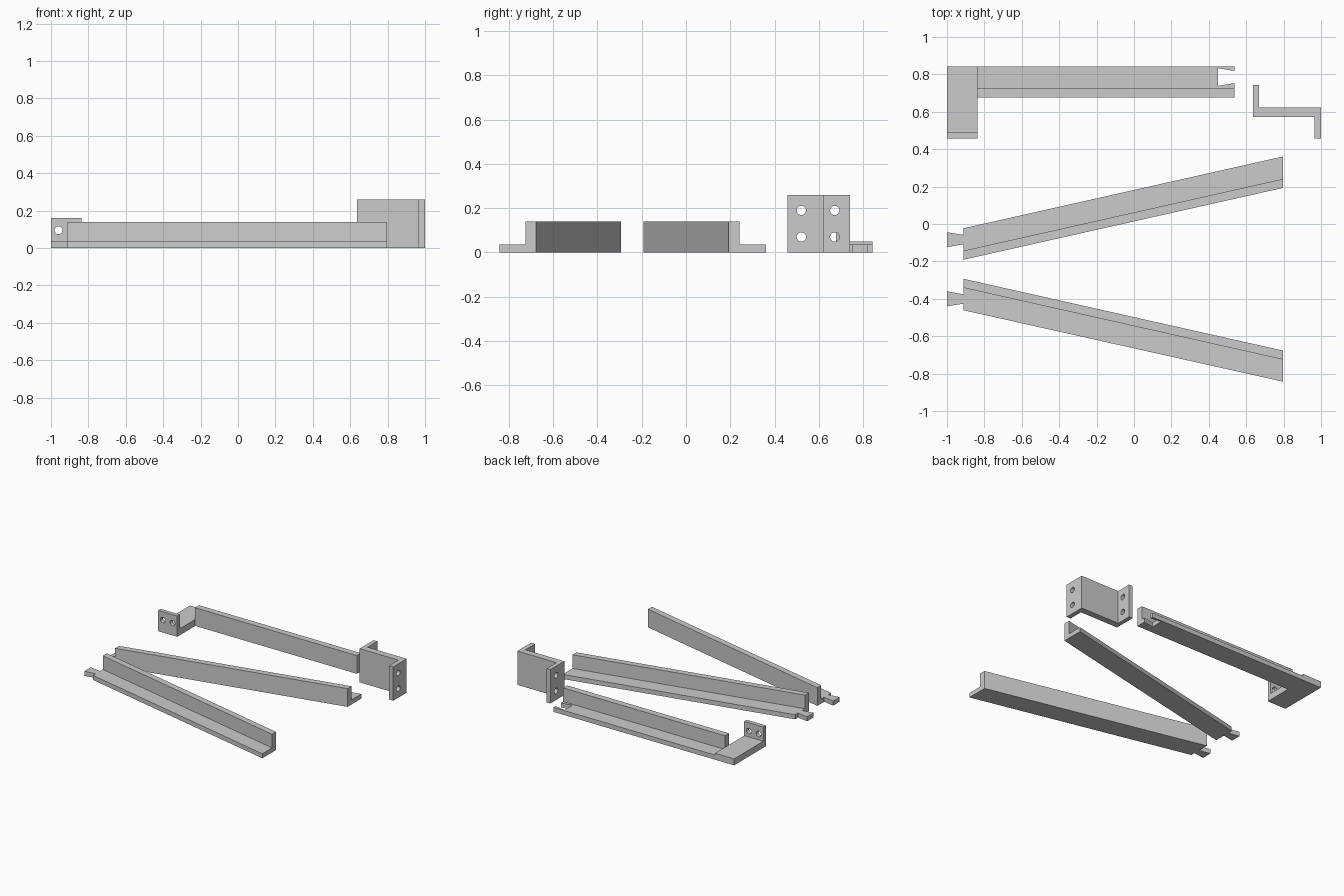
import bpy, bmesh, math
from mathutils import Matrix, Vector

if "Cube" in bpy.data.objects:
    bpy.data.objects.remove(bpy.data.objects["Cube"])

steel = bpy.data.materials.new("grey steel")
steel.diffuse_color = (0.6, 0.6, 0.6, 1)
steel.use_nodes = True
steel.node_tree.nodes["Principled BSDF"].inputs["Base Color"].default_value = steel.diffuse_color

FLANGE, WALL = 0.035, 0.14   # heights of rail flange and rail wall
HOLE_R = 0.021


def finish(name, bm):
    bmesh.ops.recalc_face_normals(bm, faces=bm.faces)
    mesh = bpy.data.meshes.new(name)
    bm.to_mesh(mesh)
    bm.free()
    mesh.materials.append(steel)
    obj = bpy.data.objects.new(name, mesh)
    bpy.context.collection.objects.link(obj)
    return obj


def prism(name, outline, height):
    """Plan outline extruded up from the ground."""
    bm = bmesh.new()
    face = bm.faces.new([bm.verts.new((x, y, 0)) for x, y in outline])
    top = bmesh.ops.extrude_face_region(bm, geom=[face])["geom"]
    bmesh.ops.translate(bm, vec=(0, 0, height),
                        verts=[v for v in top if isinstance(v, bmesh.types.BMVert)])
    return finish(name, bm)


def box(name, x0, x1, y0, y1, height):
    return prism(name, [(x0, y0), (x1, y0), (x1, y1), (x0, y1)], height)


def drill(pos, axis):
    """Round cutter for a bolt hole along the given axis."""
    bm = bmesh.new()
    turn = Vector((0, 0, 1)).rotation_difference(Vector(axis)).to_matrix().to_4x4()
    bmesh.ops.create_cone(bm, cap_ends=True, segments=32, radius1=HOLE_R,
                          radius2=HOLE_R, depth=0.09,
                          matrix=Matrix.Translation(pos) @ turn)
    return finish("hole_cutter", bm)


def combine(obj, others, operation):
    """Boolean the other solids into obj and remove them."""
    for other in others:
        mod = obj.modifiers.new("bool", 'BOOLEAN')
        mod.operation, mod.solver, mod.object = operation, 'EXACT', other
        bpy.context.view_layer.update()
        graph = bpy.context.evaluated_depsgraph_get()
        mesh = bpy.data.meshes.new_from_object(obj.evaluated_get(graph))
        obj.modifiers.clear()
        obj.data = mesh
        bpy.data.objects.remove(other)
    return obj


def angled_rail(name, wall_side, left, right, tongue):
    """Slanted angle rail; left/right are the (wall edge, wall inner, flange edge) y values."""
    x0, x1 = -0.912, 0.797
    tip_a, root_a, root_b, tip_b = tongue
    flange = prism(name, [(x1, right[0]), (x1, right[2]), (x0, left[2]),
                          (x0, root_a), (-1, tip_a), (-1, tip_b), (x0, root_b),
                          (x0, left[0])], FLANGE)
    wall = prism("wall", [(x0, left[0]), (x1, right[0]), (x1, right[1]), (x0, left[1])], WALL)
    return combine(flange, [wall], 'UNION')


# Two slanted rails with dovetail tongues
angled_rail("middle_rail", -1, (-0.191, -0.143, -0.023), (0.193, 0.241, 0.361),
            (-0.044, -0.058, -0.108, -0.124))
angled_rail("front_rail", 1, (-0.293, -0.341, -0.461), (-0.677, -0.725, -0.843),
            (-0.440, -0.426, -0.376, -0.360))

# Straight rail with dovetail socket, joined to its mounting foot
rail = prism("back_rail", [(-0.84, 0.677), (0.537, 0.677), (0.537, 0.753), (0.45, 0.739),
                           (0.45, 0.833), (0.537, 0.818), (0.537, 0.843), (-0.84, 0.843)], FLANGE)
combine(rail, [box("wall", -0.84, 0.537, 0.677, 0.726, WALL),
               box("foot", -1, -0.838, 0.458, 0.843, 0.05),
               box("foot_tab", -1, -0.838, 0.458, 0.489, 0.16)], 'UNION')
combine(rail, [drill((x, 0.473, 0.095), (0, 1, 0)) for x in (-0.96, -0.878)], 'DIFFERENCE')

# Z-shaped wall bracket with four bolt holes
bracket = prism("z_bracket", [(0.635, 0.572), (0.965, 0.572), (0.965, 0.458), (1, 0.458),
                              (1, 0.622), (0.667, 0.622), (0.667, 0.742), (0.635, 0.742)], 0.26)
combine(bracket, [drill((x, y, z), (1, 0, 0)) for x, y in ((0.982, 0.521), (0.651, 0.672))
                  for z in (0.07, 0.19)], 'DIFFERENCE')
